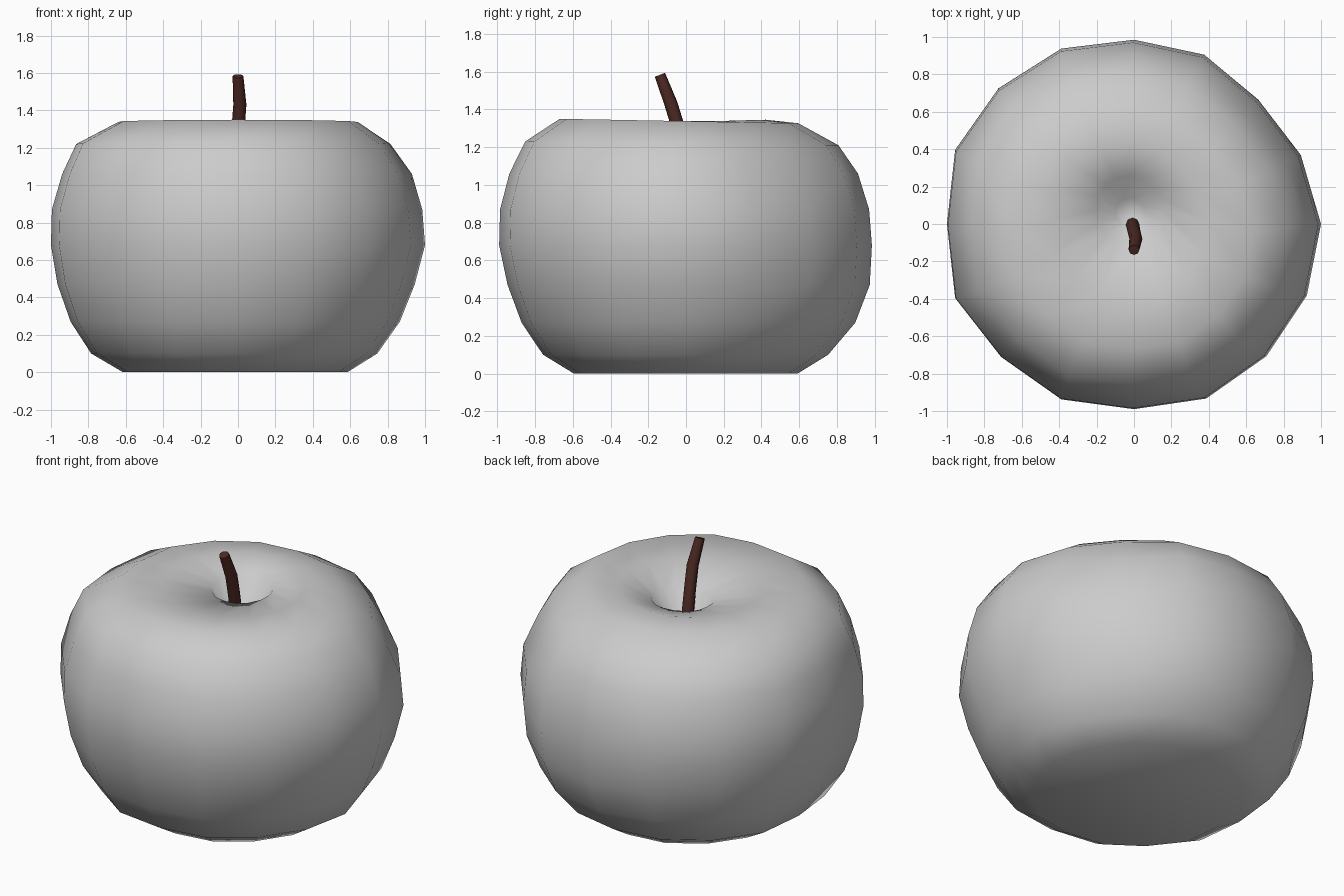
import bpy, bmesh, math
from mathutils import Vector

old = bpy.data.objects.get("Cube")
if old:
    bpy.data.objects.remove(old, do_unlink=True)


def make_material(name, color):
    mat = bpy.data.materials.new(name)
    mat.use_nodes = True
    mat.diffuse_color = (*color, 1)
    bsdf = mat.node_tree.nodes["Principled BSDF"]
    bsdf.inputs["Base Color"].default_value = (*color, 1)
    bsdf.inputs["Roughness"].default_value = 0.8
    return mat


def build_object(name, bm, mat):
    bmesh.ops.recalc_face_normals(bm, faces=bm.faces)
    mesh = bpy.data.meshes.new(name)
    bm.to_mesh(mesh)
    bm.free()
    mesh.materials.append(mat)
    obj = bpy.data.objects.new(name, mesh)
    bpy.context.collection.objects.link(obj)
    return obj


def bridge(bm, lower, upper):
    n = len(lower)
    for i in range(n):
        j = (i + 1) % n
        bm.faces.new((lower[i], lower[j], upper[j], upper[i])).smooth = True


grey = make_material("fruit grey", (0.6, 0.6, 0.6))
brown = make_material("stem brown", (0.075, 0.022, 0.016))

# Fruit body: slightly irregular lathe, one radius factor per side
SIDES = 16
BUMPS = (1.0, .965, .94, .98, .985, 1.015, 1.025, 1.035,
         1.0, 1.035, 1.005, 1.015, .99, 1.01, 1.0, 1.0)
# Rings from the base, over the rim, into the stem hollow:
# radius, height, shift in x, shift in y, extra height at the back
RINGS = ((.6, 0, -.015, 0, 0), (.765, .1, -.02, 0, 0),
         (.88, .27, -.015, 0, 0), (.955, .47, -.01, 0, 0),
         (1.0, .68, 0, 0, 0), (.99, .87, -.005, -.005, 0),
         (.935, 1.06, -.005, -.01, 0), (.84, 1.22, -.025, -.02, -.01),
         (.64, 1.338, 0, -.035, -.012),
         (.42, 1.333, -.02, .01, .012), (.18, 1.285, -.02, .08, .015),
         (.08, 1.14, -.02, .06, 0))

bm = bmesh.new()
rings = []
for r, z, dx, dy, lift in RINGS:
    ring = []
    for i in range(SIDES):
        a = 2 * math.pi * i / SIDES
        rad = r * BUMPS[i]
        # dent in the back left shoulder, bulge low on the back
        if z == 1.06 and i in (1, 2):
            rad *= .97
        if z in (.27, .47) and i in (2, 3, 4):
            rad *= 1.035
        ring.append(bm.verts.new((rad * math.cos(a) + dx,
                                  rad * math.sin(a) + dy,
                                  z + lift * math.sin(a))))
    rings.append(ring)
for lower, upper in zip(rings, rings[1:]):
    bridge(bm, lower, upper)
bm.faces.new(rings[0]).smooth = True
bm.faces.new(rings[-1]).smooth = True
build_object("fruit_body", bm, grey)

# Stem: bent tapered tube leaning to the front
PATH = ((-.01, .01, 1.08, .036), (0, -.04, 1.3, .035),
        (.01, -.08, 1.43, .035), (0, -.138, 1.583, .029))
bm = bmesh.new()
rings = []
points = [Vector(p[:3]) for p in PATH]
for k, p in enumerate(points):
    along = (points[min(k + 1, 3)] - points[max(k - 1, 0)]).normalized()
    side = Vector((1, 0, 0))
    across = along.cross(side).normalized()
    ring = []
    for i in range(8):
        a = math.pi * i / 4
        offset = side * math.cos(a) + across * math.sin(a)
        ring.append(bm.verts.new(p + offset * PATH[k][3]))
    rings.append(ring)
for lower, upper in zip(rings, rings[1:]):
    bridge(bm, lower, upper)
bm.faces.new(rings[0])
bm.faces.new(rings[-1])
build_object("stem", bm, brown)
